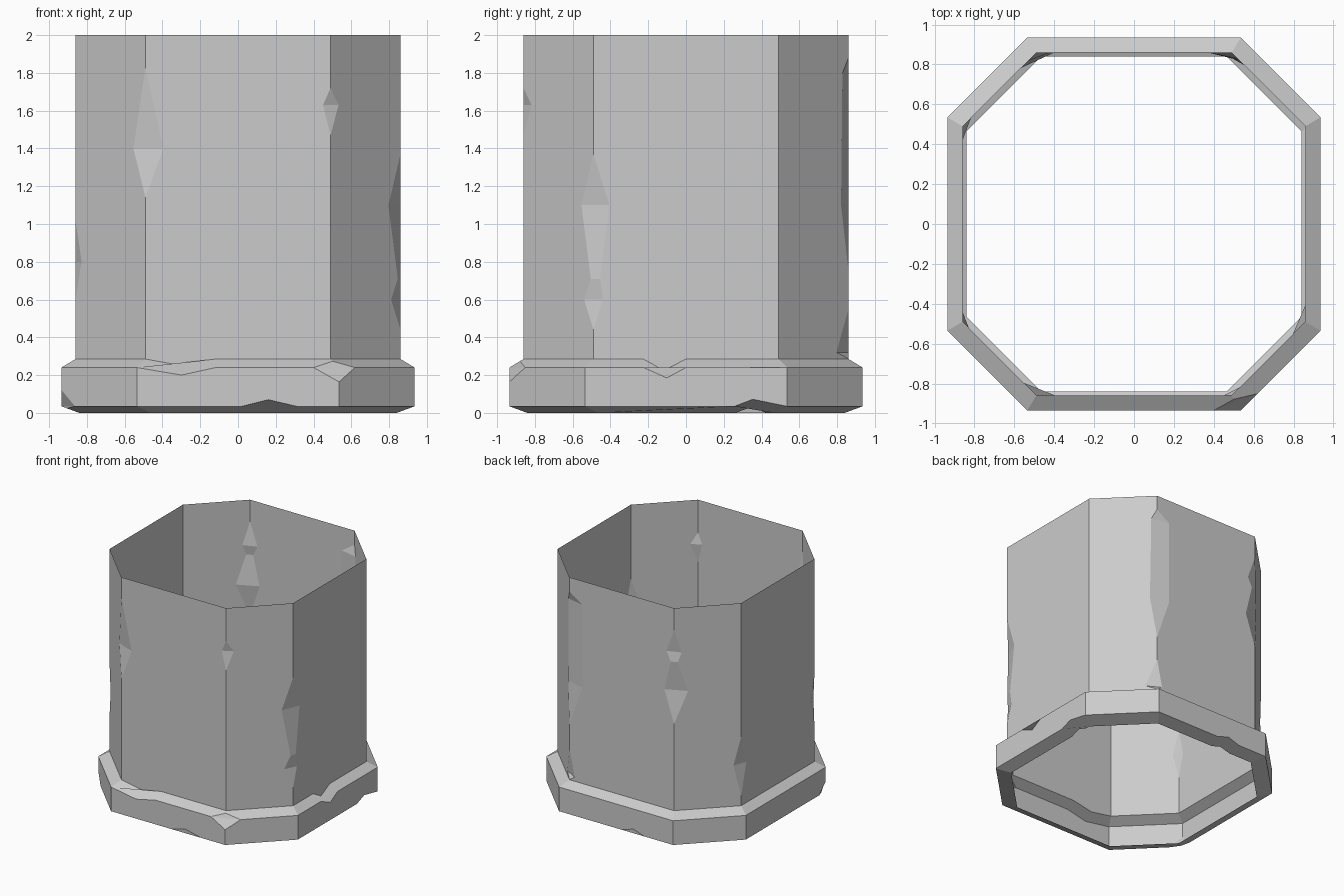
import bpy, bmesh
from mathutils import Vector

if "Cube" in bpy.data.objects:
    bpy.data.objects.remove(bpy.data.objects["Cube"])

# Octagonal profile: (half width, corner offset, height), from the top rim to the bottom lip
LEVELS = [(.86, .49, 2), (.86, .49, .285), (.935, .535, .24), (.935, .535, .035), (.84, .465, 0)]


def corner(level, k):
    w, c, z = LEVELS[level]
    x, y = [(c, -w), (w, -c), (w, c), (c, w), (-c, w), (-w, c), (-w, -c), (-c, -w)][k % 8]
    return Vector((x, y, z))


# Chips on the wall corners: corner -> (height, width to previous side, width to next side)
CHIPS = {
    0: [(1.72, 0, 0), (1.63, .04, .06), (1.47, 0, 0)],
    1: [(1.37, 0, 0), (1.1, .09, .085), (.71, .02, .035), (.6, .07, .05), (.44, 0, 0)],
    3: [(1.88, 0, 0), (1.8, .045, .12), (1.1, .055, .12), (.75, 0, 0),
        (.55, 0, 0), (.32, .09, .05), (.287, 0, 0)],
    4: [(1.815, 0, 0), (1.62, .07, .06), (1.54, .03, .03), (1.29, .09, .11), (1.02, 0, 0)],
    5: [(.87, 0, 0), (.63, .06, .07), (.37, 0, 0)],
    6: [(1.02, 0, 0), (.8, .05, .045), (.6, 0, 0)],
    7: [(1.83, 0, 0), (1.4, .09, .095), (1.14, 0, 0)],
}

# Dents on the base edges: (level, side) -> (fraction along side, height change)
DENTS = {
    (1, 7): [(.2, -.035), (.38, 0)], (2, 7): [(.22, -.04), (.39, 0)],
    (1, 1): [(.27, 0), (.38, -.06), (.5, 0)], (2, 1): [(.29, 0), (.405, -.055), (.5, 0)],
    (3, 1): [(.74, 0), (.83, .037)], (4, 1): [(.78, 0), (.87, .03), (.96, 0)],
    (3, 7): [(.52, 0), (.65, .035), (.79, 0)],
    (3, 3): [(.55, 0), (.65, .035), (.75, 0)], (4, 3): [(.58, 0), (.67, .025), (.77, 0)],
}

# Broken base corners: (level, corner) -> fractions up, down, to previous, to next
BREAKS = {(2, 0): (.75, .37, .126, .21), (3, 6): (.42, .3, .08, .18)}


def break_points(level, k):
    p = corner(level, k)
    ends = [corner(level - 1, k), corner(level + 1, k), corner(level, k - 1), corner(level, k + 1)]
    return [p.lerp(e, f) for e, f in zip(ends, BREAKS[level, k % 8])]


def corner_points(level, k, vertical, horizontal):
    # vertical edge point first, then horizontal edge point
    if (level, k % 8) not in BREAKS:
        return [corner(level, k)]
    b = break_points(level, k)
    return [b[vertical], b[horizontal]]


def chip_points(k, step):
    d = (corner(0, k + step) - corner(0, k)).normalized()
    out = []
    for z, prev, nxt in CHIPS.get(k % 8, []):
        p = corner(0, k) + d * (nxt if step > 0 else prev)
        p.z = z
        out.append(p)
    return out


def dent_points(level, k):
    a, b = corner(level, k), corner(level, k + 1)
    return [a.lerp(b, t) + Vector((0, 0, dz)) for t, dz in DENTS.get((level, k), [])]


bm = bmesh.new()


def add_face(points):
    keep = []
    for p in points:
        if all((p - q).length > 1e-5 for q in keep):
            keep.append(p)
    if len(keep) > 2:
        bm.faces.new([bm.verts.new(p) for p in keep])


# Side panels, one per band and side
for b in range(4):
    for k in range(8):
        left = chip_points(k, 1) if b == 0 else []
        right = chip_points(k + 1, -1) if b == 0 else []
        add_face(corner_points(b, k, 1, 3)[::-1] + left
                 + corner_points(b + 1, k, 0, 3) + dent_points(b + 1, k)
                 + corner_points(b + 1, k + 1, 0, 2)[::-1] + right[::-1]
                 + corner_points(b, k + 1, 1, 2) + dent_points(b, k)[::-1])

# Flat facets filling the chipped wall corners
for k in CHIPS:
    prev, nxt = chip_points(k, -1), chip_points(k, 1)
    for i in range(len(prev) - 1):
        add_face([prev[i], prev[i + 1], nxt[i + 1], nxt[i]])

# Facets filling the broken base corners
for level, k in BREAKS:
    up, down, prev, nxt = break_points(level, k)
    add_face([up, prev, nxt])
    add_face([prev, down, nxt])

bmesh.ops.remove_doubles(bm, verts=bm.verts, dist=1e-4)
mesh = bpy.data.meshes.new("column_shell")
bm.to_mesh(mesh)
bm.free()
bpy.context.collection.objects.link(bpy.data.objects.new("column_shell", mesh))
